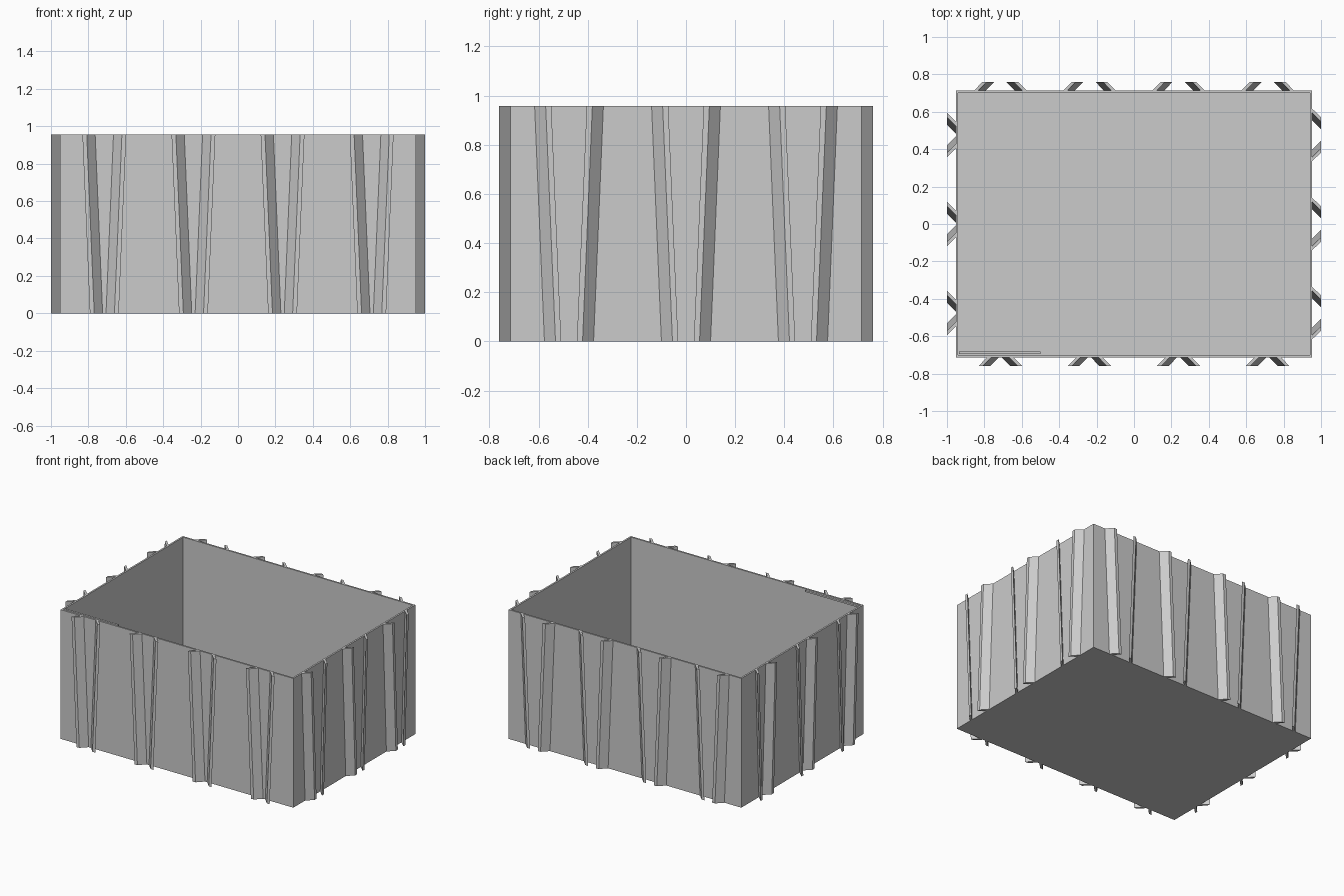
import bpy
import bmesh
from mathutils import Vector

HALF_X, HALF_Y, HEIGHT = 0.953, 0.714, 0.957
WALL, FLOOR = 0.018, 0.02
FIN_DEPTH, FIN_WIDTH, FIN_LEAN = 0.046, 0.023, 0.04

cube = bpy.data.objects.get("Cube")
if cube:
    bpy.data.objects.remove(cube, do_unlink=True)

grey = bpy.data.materials.new("plain grey")
grey.use_nodes = True
grey.diffuse_color = (0.6, 0.6, 0.6, 1)
shader = next(n for n in grey.node_tree.nodes if n.type == "BSDF_PRINCIPLED")
shader.inputs["Base Color"].default_value = grey.diffuse_color


def finish(name, bm):
    """Turn a bmesh into a named grey object."""
    bmesh.ops.recalc_face_normals(bm, faces=bm.faces)
    mesh = bpy.data.meshes.new(name)
    bm.to_mesh(mesh)
    bm.free()
    mesh.materials.append(grey)
    obj = bpy.data.objects.new(name, mesh)
    bpy.context.collection.objects.link(obj)
    return obj


def add_block(bm, low, high):
    """Add an axis-aligned block and return its vertices."""
    verts = bmesh.ops.create_cube(bm, size=1)["verts"]
    for v in verts:
        v.co = Vector([(a + b) / 2 + c * (b - a) for a, b, c in zip(low, high, v.co)])
    return verts


def add_fin(bm, normal, wall_distance, centre, side, inner_wall, inner_outer):
    """Add one slanted plate that leans towards the pair's centre at the foot."""
    along = Vector((-normal.y, normal.x, 0))
    rings = []
    for z, lean in ((0, FIN_LEAN), (HEIGHT, 0)):
        profile = [(inner_wall, 0), (inner_wall + FIN_WIDTH, 0),
                   (inner_outer + FIN_WIDTH, FIN_DEPTH), (inner_outer, FIN_DEPTH)]
        rings.append([bm.verts.new(along * (centre + side * (t - lean))
                                   + normal * (wall_distance + d)
                                   + Vector((0, 0, z))) for t, d in profile])
    bottom, top = rings
    bm.faces.new(bottom)
    bm.faces.new(top)
    for i in range(4):
        j = (i + 1) % 4
        bm.faces.new((bottom[i], bottom[j], top[j], top[i]))


# Open box: inset the top face and push it down to the floor
bm = bmesh.new()
add_block(bm, (-HALF_X, -HALF_Y, 0), (HALF_X, HALF_Y, HEIGHT))
bm.normal_update()
top_face = max(bm.faces, key=lambda f: f.calc_center_median().z)
bmesh.ops.inset_region(bm, faces=[top_face], thickness=WALL)
hole = bmesh.ops.extrude_face_region(bm, geom=[top_face])["geom"]
for v in hole:
    if isinstance(v, bmesh.types.BMVert):
        v.co.z = FLOOR
if top_face.is_valid:
    bmesh.ops.delete(bm, geom=[top_face], context="FACES_ONLY")
finish("open_box", bm)

# Small ledge inside the front rim
bm = bmesh.new()
add_block(bm, (-HALF_X + WALL, -HALF_Y + WALL, HEIGHT - 0.012),
          (-0.5, -HALF_Y + WALL + 0.015, HEIGHT))
finish("rim_ledge", bm)

# Pairs of fins: splayed outward on the front and left, inward on the back and right
SPLAY_OUT, SPLAY_IN = (0.049, 0.094), (0.117, 0.072)
sides = {
    "front_fins": ((0, -1, 0), HALF_Y, HALF_X, 4, SPLAY_OUT),
    "back_fins": ((0, 1, 0), HALF_Y, HALF_X, 4, SPLAY_IN),
    "right_fins": ((-1, 0, 0), HALF_X, HALF_Y, 3, SPLAY_OUT),
    "left_fins": ((1, 0, 0), HALF_X, HALF_Y, 3, SPLAY_IN),
}
for name, (normal, distance, half_length, count, splay) in sides.items():
    bm = bmesh.new()
    spacing = 2 * half_length / count
    for i in range(count):
        centre = -half_length + spacing * (i + 0.5)
        for side in (-1, 1):
            add_fin(bm, Vector(normal), distance, centre, side, *splay)
    finish(name, bm)
